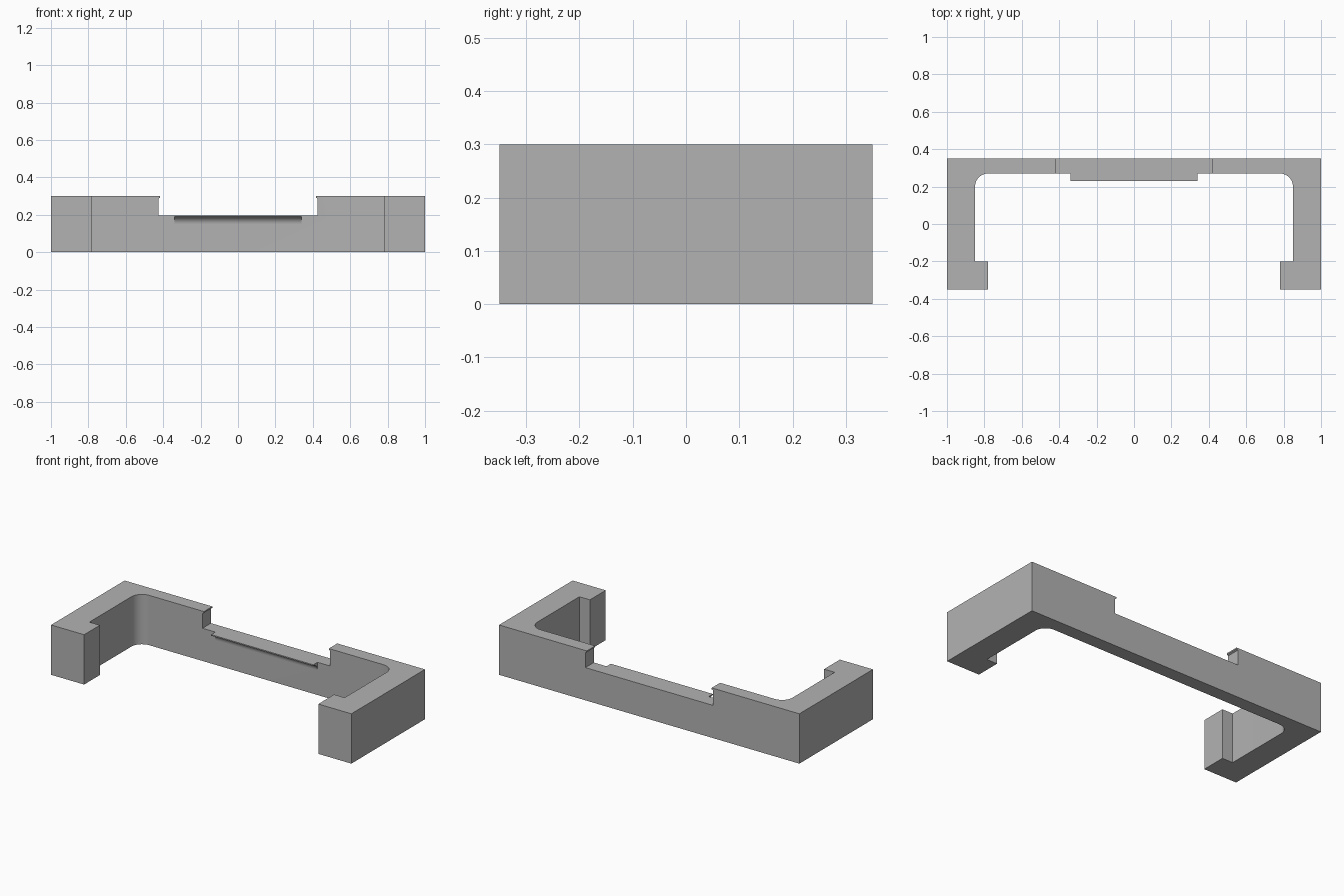
import bpy
import bmesh
from math import cos, sin, pi, radians
from mathutils import Vector

cube = bpy.data.objects.get("Cube")
if cube:
    bpy.data.objects.remove(cube, do_unlink=True)

grey = bpy.data.materials.new("plain grey")
grey.use_nodes = True
grey.diffuse_color = (0.45, 0.45, 0.45, 1)
grey.node_tree.nodes["Principled BSDF"].inputs["Base Color"].default_value = grey.diffuse_color


def arc(cx, cy, r, start, end, steps=12):
    """Points along a circular arc."""
    angles = [start + (end - start) * i / steps for i in range(steps + 1)]
    return [(cx + r * cos(a), cy + r * sin(a)) for a in angles]


def extrude(name, profile, place, direction):
    """Solid made by pushing a flat profile along a direction."""
    bm = bmesh.new()
    face = bm.faces.new([bm.verts.new(place(*p)) for p in profile])
    result = bmesh.ops.extrude_face_region(bm, geom=[face])
    verts = [g for g in result["geom"] if isinstance(g, bmesh.types.BMVert)]
    bmesh.ops.translate(bm, verts=verts, vec=Vector(direction))
    bmesh.ops.recalc_face_normals(bm, faces=bm.faces)
    mesh = bpy.data.meshes.new(name)
    bm.to_mesh(mesh)
    bm.free()
    mesh.materials.append(grey)
    obj = bpy.data.objects.new(name, mesh)
    bpy.context.collection.objects.link(obj)
    return obj


def activate(obj):
    bpy.ops.object.select_all(action="DESELECT")
    obj.select_set(True)
    bpy.context.view_layer.objects.active = obj


def mirrored(half):
    return half + [(-x, y) for x, y in reversed(half)]


# Bracket: back rail, two arms and hooked ends in one outline
half = arc(0.78, 0.20, 0.07, pi / 2, 0)
half += [(0.85, -0.20), (0.78, -0.20), (0.78, -0.35), (1, -0.35), (1, 0.35)]
bracket = extrude("bracket", mirrored(half), lambda x, y: (x, y, 0), (0, 0, 0.3))

# Notch in the rail, narrowing to a small overhang at the top
notch_half = [(0.425, 0.197), (0.425, 0.287), (0.416, 0.292), (0.416, 0.35)]
notch = extrude("notch_cutter", mirrored(notch_half),
                lambda x, z: (x, 0.1, z), (0, 0.4, 0))
notch.hide_render = True
activate(bracket)
cut = bracket.modifiers.new("notch", "BOOLEAN")
cut.operation = "DIFFERENCE"
cut.solver = "EXACT"
cut.object = notch
bpy.ops.object.modifier_apply(modifier=cut.name)
bpy.data.objects.remove(notch, do_unlink=True)

# Ledge lip with a hollow curve underneath
lip_profile = [(0.27, 0.197), (0.23, 0.197)] + arc(0.23, 0.15, 0.04, pi / 2, 0)
lip = extrude("ledge_lip", lip_profile, lambda y, z: (-0.34, y, z), (0.68, 0, 0))

for part in (bracket, lip):
    activate(part)
    bpy.ops.object.shade_smooth_by_angle(angle=radians(30))
